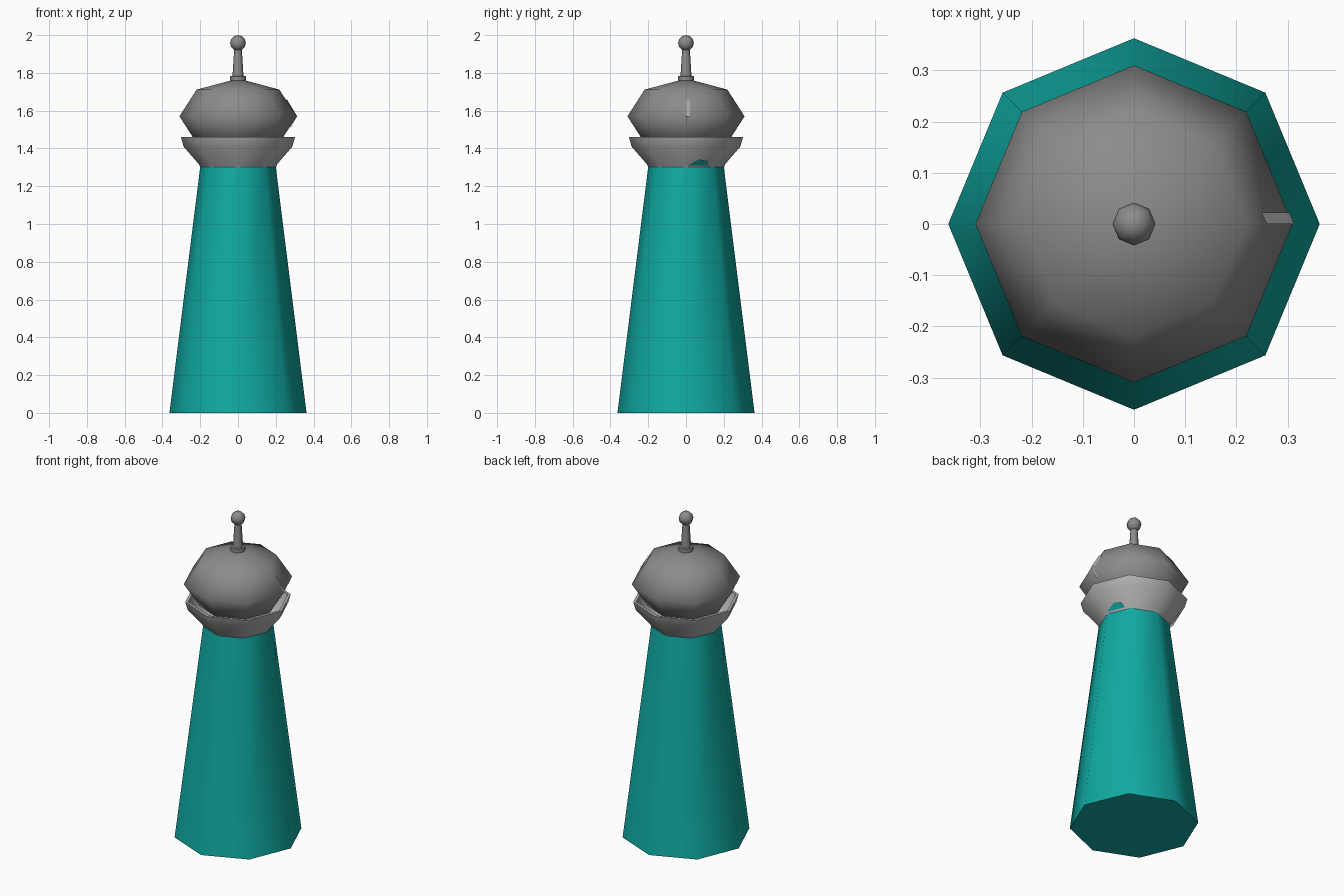
import bpy, bmesh, math
from mathutils import Vector

cube = bpy.data.objects.get("Cube")
if cube:
    bpy.data.objects.remove(cube, do_unlink=True)


def material(name, colour):
    mat = bpy.data.materials.new(name)
    mat.use_nodes = True
    mat.diffuse_color = (*colour, 1)
    mat.node_tree.nodes["Principled BSDF"].inputs["Base Color"].default_value = (*colour, 1)
    return mat


teal = material("teal", (0.005, 0.40, 0.36))
grey = material("mid grey", (0.26, 0.26, 0.26))
light = material("light grey", (0.45, 0.45, 0.45))
SIDES = 8


def finish(name, bm, mat):
    mesh = bpy.data.meshes.new(name)
    bm.to_mesh(mesh)
    bm.free()
    mesh.materials.append(mat)
    obj = bpy.data.objects.new(name, mesh)
    bpy.context.collection.objects.link(obj)
    bpy.ops.object.select_all(action="DESELECT")
    obj.select_set(True)
    bpy.context.view_layer.objects.active = obj
    bpy.ops.object.shade_smooth_by_angle(angle=math.radians(65))
    return obj


def lathe(name, profile, mat):
    """Octagonal solid of revolution from (radius, height) points, bottom to top."""
    bm = bmesh.new()
    rings = []
    for r, z in profile:
        if r == 0:
            rings.append([bm.verts.new((0, 0, z))] * SIDES)
        else:
            angles = [math.tau * i / SIDES for i in range(SIDES)]
            rings.append([bm.verts.new((r * math.cos(a), r * math.sin(a), z)) for a in angles])
    for low, high in zip(rings, rings[1:]):
        for i in range(SIDES):
            j = (i + 1) % SIDES
            corners = dict.fromkeys((low[i], low[j], high[j], high[i]))
            bm.faces.new(list(corners))
    return finish(name, bm, mat)


def ball_profile(radius, half_height, centre, steps):
    points = []
    for i in range(steps + 1):
        a = math.pi * i / steps
        r = 0 if i in (0, steps) else radius * math.sin(a)
        points.append((r, centre - half_height * math.cos(a)))
    return points


def plate(name, points, mat):
    bm = bmesh.new()
    bm.faces.new([bm.verts.new(Vector(p)) for p in points])
    return finish(name, bm, mat)


# Tapered tower
lathe("tower_body", [(0, 0), (0.363, 0), (0.199, 1.31), (0, 1.31)], teal)

# Open cup with a thin lip around the head
lathe("cup", [(0, 1.297), (0.198, 1.297), (0.206, 1.315), (0.288, 1.41), (0.302, 1.46),
              (0.285, 1.46), (0.272, 1.415), (0.19, 1.33), (0, 1.33)], light)

# Rounded head
lathe("head", ball_profile(0.31, 0.2, 1.57, 4), grey)

# Antenna: collar, tapered stem and ball
lathe("antenna_collar", [(0, 1.755), (0.042, 1.755), (0.042, 1.782), (0, 1.785)], grey)
lathe("antenna_stem", [(0, 1.77), (0.03, 1.77), (0.02, 1.93), (0, 1.93)], grey)
lathe("antenna_ball", ball_profile(0.042, 0.042, 1.958, 6), grey)

# Small teal tab where the tower shows through the cup
plate("tower_tab", [(0.207, 0.01, 1.31), (0.164, 0.115, 1.31),
                    (0.192, 0.115, 1.332), (0.207, 0.07, 1.343)], teal)


# Narrow light marks beside the head's side edge
def mark(name, z0, z1, width):
    def edge(z):
        return 0.313 - 0.6 * abs(z - 1.57)
    slant = width * math.tan(math.pi / SIDES)
    plate(name, [(edge(z0), 0, z0), (edge(z0) - slant, width, z0),
                 (edge(z1) - slant, width, z1), (edge(z1), 0, z1)], light)


mark("head_mark_upper", 1.57, 1.66, 0.022)
mark("head_mark_lower", 1.51, 1.57, 0.008)
